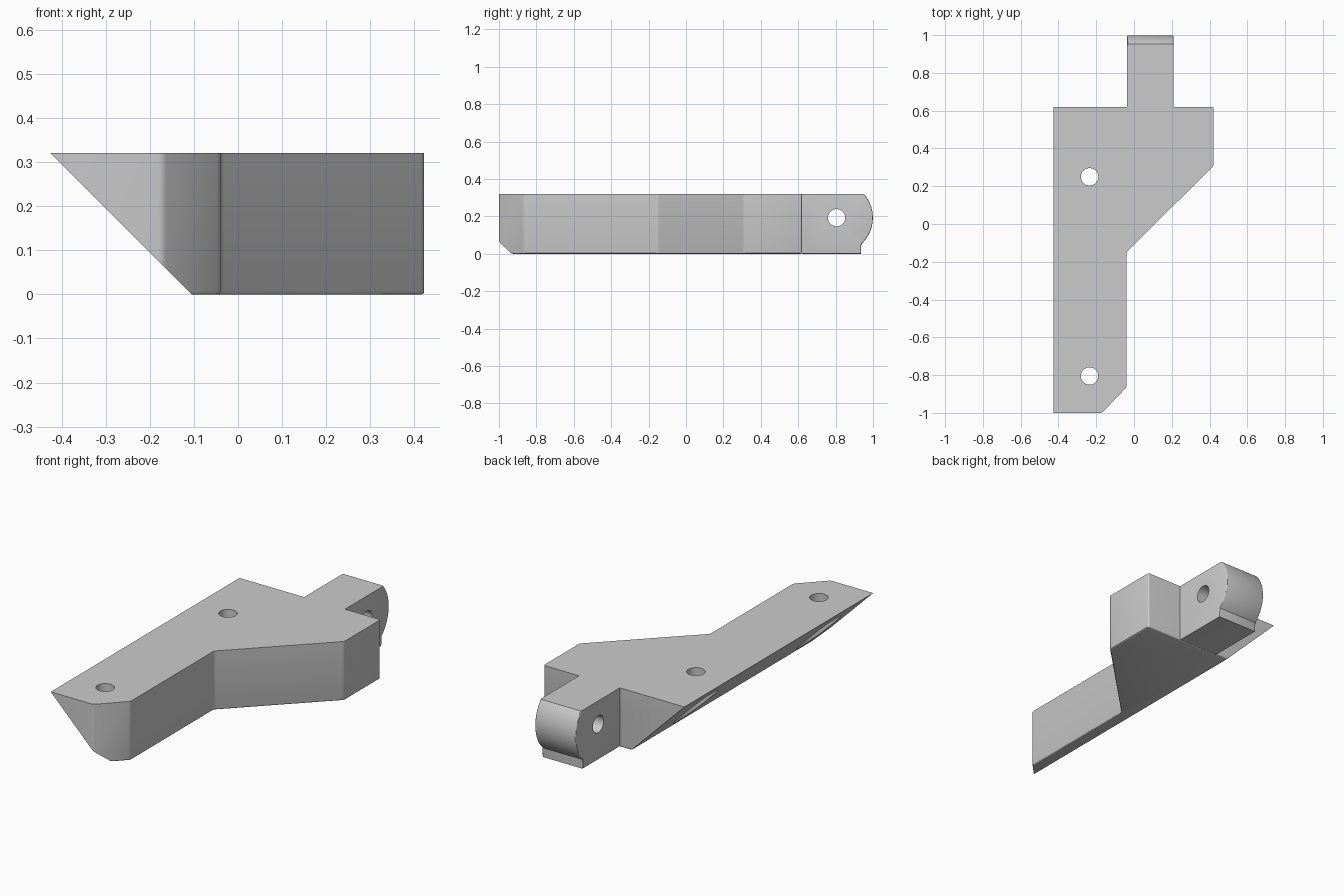
import bpy, bmesh, math
from mathutils import Vector

cube = bpy.data.objects.get("Cube")
if cube:
    bpy.data.objects.remove(cube, do_unlink=True)

grey = bpy.data.materials.new("light_grey")
grey.use_nodes = True
colour = (0.6, 0.6, 0.6, 1)
grey.diffuse_color = colour
grey.node_tree.nodes["Principled BSDF"].inputs["Base Color"].default_value = colour

HEIGHT = 0.32
HOLE = 0.046


def prism(points, push):
    """Extrude a closed outline along a vector."""
    bm = bmesh.new()
    face = bm.faces.new([bm.verts.new(p) for p in points])
    out = bmesh.ops.extrude_face_region(bm, geom=[face])
    moved = [v for v in out["geom"] if isinstance(v, bmesh.types.BMVert)]
    bmesh.ops.translate(bm, verts=moved, vec=push)
    bmesh.ops.recalc_face_normals(bm, faces=bm.faces[:])
    return bm


def bevel(bm, test, size):
    edges = [e for e in bm.edges if test(*[v.co for v in e.verts])]
    bmesh.ops.bevel(bm, geom=edges, offset=size, segments=3, profile=0.5,
                    affect="EDGES", clamp_overlap=True)


def finish(bm, name):
    mesh = bpy.data.meshes.new(name)
    bm.to_mesh(mesh)
    bm.free()
    mesh.materials.append(grey)
    obj = bpy.data.objects.new(name, mesh)
    bpy.context.collection.objects.link(obj)
    return obj


def drill(obj, centre, radius, depth, rotation=(0, 0, 0)):
    """Cut a round hole and discard the cutter."""
    bpy.ops.mesh.primitive_cylinder_add(vertices=48, radius=radius, depth=depth,
                                        location=centre, rotation=rotation)
    cutter = bpy.context.object
    cutter.hide_render = True
    cutter.data.materials.append(grey)
    mod = obj.modifiers.new("hole", "BOOLEAN")
    mod.operation, mod.solver, mod.object = "DIFFERENCE", "EXACT", cutter
    bpy.context.view_layer.objects.active = obj
    bpy.ops.object.modifier_apply(modifier=mod.name)
    bpy.data.objects.remove(cutter, do_unlink=True)


def smooth(obj):
    bpy.ops.object.select_all(action="DESELECT")
    obj.select_set(True)
    bpy.context.view_layer.objects.active = obj
    bpy.ops.object.shade_smooth_by_angle(angle=math.radians(30))


# Bracket body: flared arm with softened corners and lower rim
outline = [(-0.5, -1), (-0.17, -1), (-0.04, -0.865), (-0.04, -0.15),
           (0.422, 0.31), (0.422, 0.62), (-0.5, 0.62)]
bm = prism([(x, y, 0) for x, y in outline], Vector((0, 0, HEIGHT)))
bevel(bm, lambda a, b: abs(a.z - b.z) > 0.1 and a.x > -0.4, 0.01)
bevel(bm, lambda a, b: max(a.z, b.z) < 0.001, 0.007)

# Sloping underside
cut = bmesh.ops.bisect_plane(bm, geom=bm.verts[:] + bm.edges[:] + bm.faces[:],
                             plane_co=(-0.105, 0, 0), plane_no=(-1, 0, -1),
                             clear_outer=True)
rim = [e for e in cut["geom_cut"] if isinstance(e, bmesh.types.BMEdge)]
bmesh.ops.holes_fill(bm, edges=rim, sides=0)
bmesh.ops.recalc_face_normals(bm, faces=bm.faces[:])
body = finish(bm, "bracket_body")

# Screw holes with recesses opening on the slope
for y in (0.25, -0.805):
    drill(body, (-0.235, y, 0.2), HOLE, 1)
    drill(body, (-0.235, y, 0), 0.11, 0.46)
smooth(body)

# Pivot tab: rounded end with a small step at the foot
pivot_y, pivot_z, radius = 0.805, 0.193, 0.194
start, end = math.radians(-47), math.asin((HEIGHT - pivot_z) / radius)
steps = 20
profile = [(0.62, 0), (0.935, 0)]
for i in range(steps + 1):
    a = start + (end - start) * i / steps
    profile.append((pivot_y + radius * math.cos(a), pivot_z + radius * math.sin(a)))
profile.append((0.62, HEIGHT))
bm = prism([(-0.036, y, z) for y, z in profile], Vector((0.245, 0, 0)))
# soften the side rims of the tab, leaving its root and top crisp
bevel(bm, lambda a, b: abs(a.x - b.x) < 0.001 and max(a.y, b.y) > 0.64
      and min(a.z, b.z) < HEIGHT - 0.001, 0.006)
tab = finish(bm, "pivot_tab")
drill(tab, (0.09, pivot_y, pivot_z), HOLE, 1, (0, math.pi / 2, 0))
smooth(tab)
